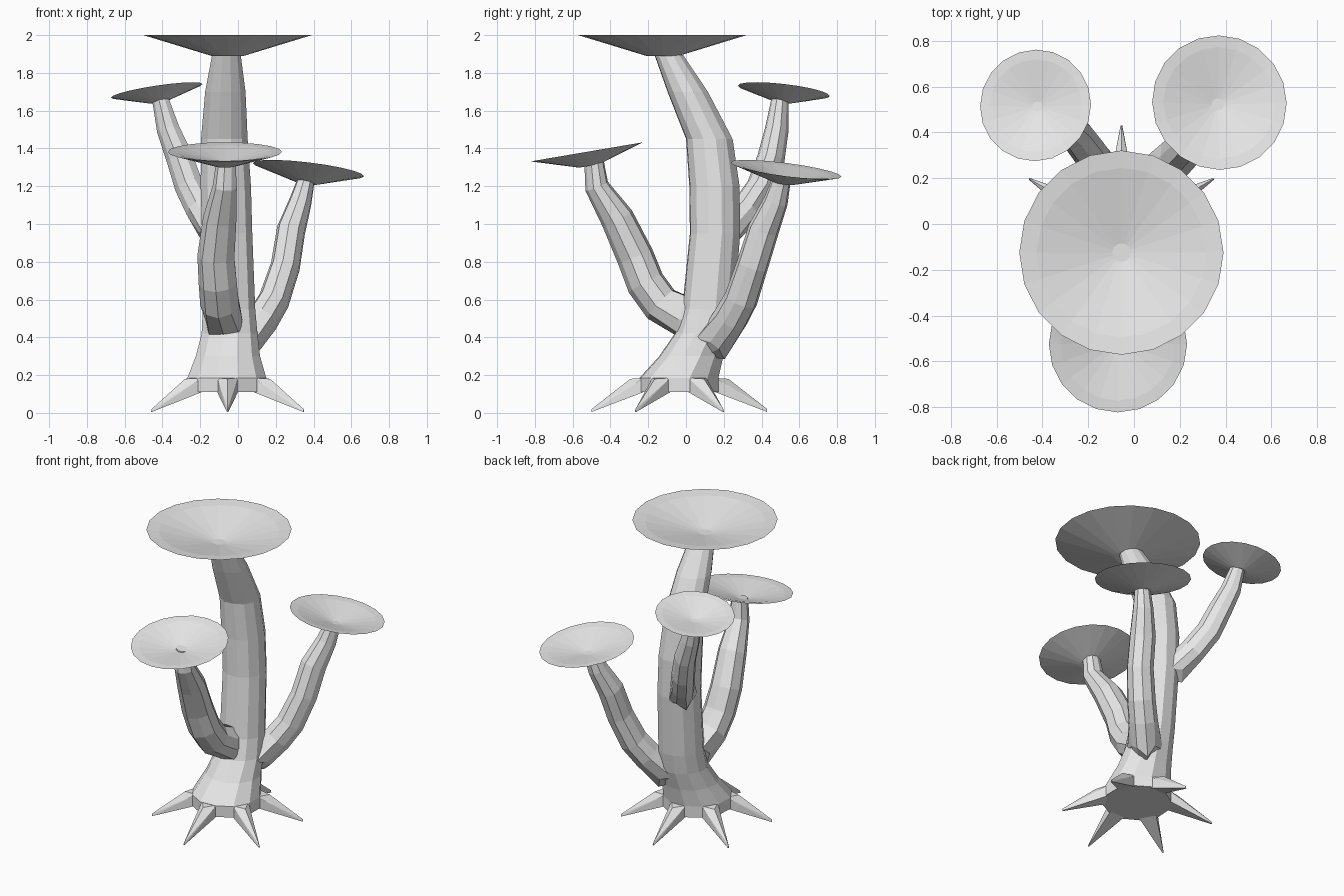
import bpy, bmesh, math, random
from mathutils import Vector, Matrix

random.seed(4)
cube = bpy.data.objects.get("Cube")
if cube:
    bpy.data.objects.remove(cube)

grey = bpy.data.materials.new("plain_grey")
grey.use_nodes = True
grey.diffuse_color = (0.8, 0.8, 0.8, 1)
grey.node_tree.nodes["Principled BSDF"].inputs["Base Color"].default_value = (0.8, 0.8, 0.8, 1)


def finish(name, bm):
    bmesh.ops.recalc_face_normals(bm, faces=bm.faces)
    mesh = bpy.data.meshes.new(name)
    bm.to_mesh(mesh)
    bm.free()
    mesh.materials.append(grey)
    obj = bpy.data.objects.new(name, mesh)
    bpy.context.collection.objects.link(obj)
    return obj


def skin(bm, rings):
    """Join equal rings of points into a closed faceted skin."""
    loops = [[bm.verts.new(p) for p in ring] for ring in rings]
    n = len(loops[0])
    for a, b in zip(loops, loops[1:]):
        for i in range(n):
            j = (i + 1) % n
            bm.faces.new((a[i], a[j], b[j], b[i]))
    bm.faces.new(loops[0][::-1])
    bm.faces.new(loops[-1])


def stem(name, path, sides, lean, rough=0.0, ragged=False):
    """Faceted tube along (x, y, z, radius) points."""
    pts = [Vector(p[:3]) for p in path]
    # each lengthwise ridge keeps its own size
    ridge = [1 + random.uniform(-rough, rough) for _ in range(sides)]
    rings = []
    for k, (x, y, z, r) in enumerate(path):
        turn = Matrix.Identity(3)
        if lean:
            along = pts[min(k + 1, len(pts) - 1)] - pts[max(k - 1, 0)]
            turn = Vector((0, 0, 1)).rotation_difference(along).to_matrix()
        ring = []
        for i in range(sides):
            a = 2 * math.pi * (i + 0.5) / sides
            s = r * ridge[i]
            drop = 0
            if ragged and k == 1:
                s *= 1.2 if i % 2 else 0.95
                drop = -0.05 if i % 2 else 0.0
            ring.append(pts[k] + turn @ Vector((s * math.cos(a), s * math.sin(a), drop)))
        rings.append(ring)
    bm = bmesh.new()
    skin(bm, rings)
    finish(name, bm)


def cap(name, centre, radius, slope):
    """Shallow dish with a sharp rim, tilted by its x and y slope."""
    profile = [(0.18, -0.25), (1, 0), (0.83, -0.02), (0.09, -0.19)]
    n = 20
    rings = [[(radius * r * math.cos(2 * math.pi * i / n),
               radius * r * math.sin(2 * math.pi * i / n), radius * z)
              for i in range(n)] for r, z in profile]
    bm = bmesh.new()
    skin(bm, rings)
    obj = finish(name, bm)
    normal = Vector((-slope[0], -slope[1], 1))
    turn = Vector((0, 0, 1)).rotation_difference(normal).to_matrix().to_4x4()
    obj.data.transform(Matrix.Translation(centre) @ turn)


# Trunk with a wide twelve-sided foot
stem("trunk", [
    (-.055, -.035, .11, .215), (-.055, -.035, .185, .215), (-.05, .03, .3, .175),
    (-.042, .09, .42, .152), (-.045, .12, .55, .143), (-.055, .155, .95, .137),
    (-.062, .152, 1.2, .137), (-.07, .125, 1.45, .127), (-.065, .01, 1.7, .11),
    (-.06, -.09, 1.895, .078)], 12, False, 0.03)

# Six pointed roots around the foot
for k in range(6):
    bm = bmesh.new()
    for side in (-1, 1):
        for z in (.11, .185):
            bm.verts.new((.19, side * .055, z))
        bm.verts.new((.465, side * .004, .005))
    bm.verts.new((.26, 0, .18))
    bm.verts.new((.465, 0, .02))
    bmesh.ops.convex_hull(bm, input=bm.verts)
    root = finish("root_%d" % (k + 1), bm)
    root.data.transform(Matrix.Translation((-.055, -.035, 0))
                        @ Matrix.Rotation(math.radians(30 + 60 * k), 4, 'Z'))

# Branches with ragged collars where they leave the trunk
stem("front_branch", [
    (-.05, .08, .5, .07), (-.07, -.02, .51, .105), (-.09, -.13, .58, .105),
    (-.1, -.21, .69, .103), (-.11, -.265, .83, .1), (-.09, -.36, 1.03, .09),
    (-.065, -.47, 1.2, .065), (-.06, -.485, 1.335, .052)], 9, True, 0.08, True)
stem("left_branch", [
    (.0, .1, .35, .06), (.06, .165, .4, .09), (.13, .235, .5, .09),
    (.19, .29, .6, .087), (.25, .35, .78, .082), (.28, .41, .97, .08),
    (.33, .475, 1.12, .063), (.36, .505, 1.235, .048)], 9, True, 0.08, True)
stem("right_branch", [
    (-.1, .18, .93, .05), (-.14, .24, .99, .08), (-.2, .32, 1.08, .078),
    (-.26, .4, 1.2, .075), (-.31, .45, 1.35, .07), (-.37, .48, 1.5, .06),
    (-.41, .497, 1.655, .044)], 9, True, 0.08, True)

# Dish-shaped caps
cap("main_cap", (-.055, -.125, 2), .446, (0, 0))
cap("front_cap", (-.07, -.525, 1.382), .302, (0, .17))
cap("left_cap", (.373, .53, 1.288), .296, (-.12, -.13))
cap("right_cap", (-.43, .518, 1.705), .245, (.15, -.115))
